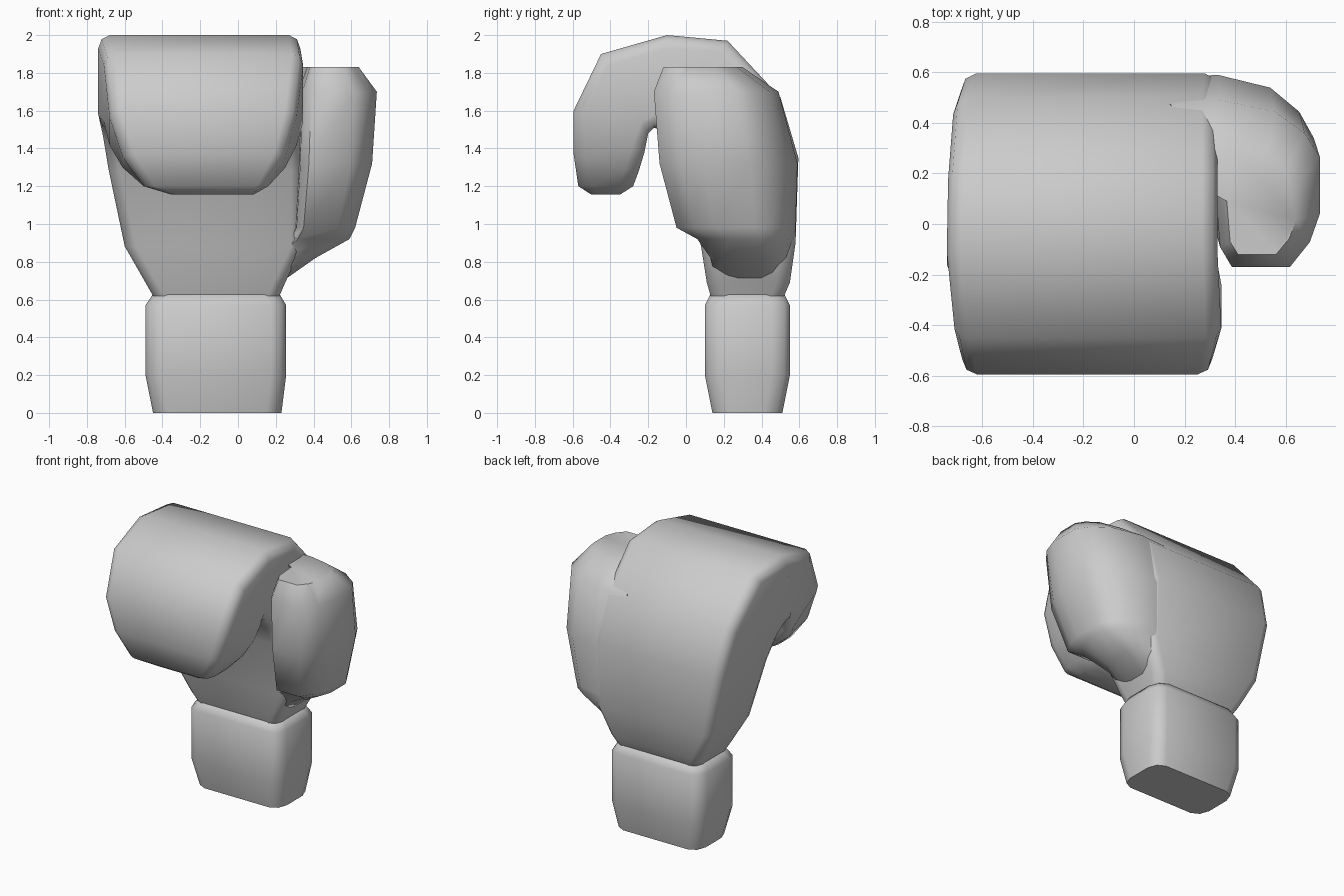
import bpy, bmesh, math
from mathutils import Vector

if "Cube" in bpy.data.objects:
    bpy.data.objects.remove(bpy.data.objects["Cube"])


def loft(name, rings):
    """Skin a list of equal-length rings, cap both ends, shade smooth."""
    bm = bmesh.new()
    loops = [[bm.verts.new(p) for p in r] for r in rings]
    n = len(loops[0])
    for a, b in zip(loops, loops[1:]):
        for i in range(n):
            j = (i + 1) % n
            bm.faces.new((a[i], a[j], b[j], b[i]))
    bm.faces.new(loops[0][::-1])
    bm.faces.new(loops[-1])
    bmesh.ops.recalc_face_normals(bm, faces=bm.faces)
    me = bpy.data.meshes.new(name)
    bm.to_mesh(me)
    bm.free()
    ob = bpy.data.objects.new(name, me)
    bpy.context.collection.objects.link(ob)
    bpy.ops.object.select_all(action='DESELECT')
    ob.select_set(True)
    bpy.context.view_layer.objects.active = ob
    bpy.ops.object.shade_smooth_by_angle(angle=math.radians(55))
    return ob


def box_ring(outer, inner, x0, x1, cut=0.06):
    """Rounded rectangle spanning x0..x1 and inner..outer (y, z) points."""
    p, q = Vector((0, *outer)), Vector((0, *inner))
    d = min(0.3, cut * 1.2 / (p - q).length)
    k, h = cut * 0.3, d * 0.3
    uv = [(x0 + cut, 0), (x1 - cut, 0), (x1 - k, h), (x1, d),
          (x1, 1 - d), (x1 - k, 1 - h), (x1 - cut, 1),
          (x0 + cut, 1), (x0 + k, 1 - h), (x0, 1 - d), (x0, d), (x0 + k, h)]
    return [q.lerp(p, t) + Vector((x, 0, 0)) for x, t in uv]


# Wrist cuff
cuff = [(0.0, .51, .14, -.45, .23), (0.2, .55, .10, -.49, .255),
        (0.57, .55, .10, -.49, .255), (0.63, .52, .13, -.45, .22)]
loft("cuff", [box_ring((yo, z), (yi, z), a, b, 0.08) for z, yo, yi, a, b in cuff])

# Mitt: palm rising from the wrist and fingers curling forward and down
mitt = [
    ((.52, .62), (.13, .62), -.45, .22),
    ((.55, .69), (.11, .69), -.49, .25),
    ((.58, .90), (.08, .88), -.60, .34),
    ((.595, 1.35), (.00, 1.28), -.685, .34),
    ((.50, 1.67), (-.08, 1.44), -.715, .33),
    ((.22, 1.97), (-.14, 1.50), -.735, .33),
    ((-.10, 2.0), (-.17, 1.51), -.74, .33),
    ((-.45, 1.90), (-.20, 1.48), -.71, .345),
    ((-.595, 1.60), (-.22, 1.38), -.68, .31),
    ((-.595, 1.37), (-.25, 1.28), -.61, .25),
    ((-.57, 1.20), (-.28, 1.20), -.50, .16),
    ((-.50, 1.155), (-.35, 1.155), -.35, .08),
]
loft("mitt", [box_ring(*s) for s in mitt])

# Thumb: section merges into the mitt at the back, free at the front
shape = [(.12, 0), (.7, 0), (.9, .15), (1, .32), (1, .66), (.85, .8), (.55, .93),
         (0, 1), (-.5, .98), (-.5, .65), (-.05, .5), (0, .12)]
thumb = [  # z, x0, x1, y0, y1
    (.70, .08, .24, .16, .52),
    (.82, .15, .41, .13, .56),
    (.92, .28, .59, .06, .575),
    (.98, .31, .62, -.05, .58),
    (1.32, .33, .71, -.14, .59),
    (1.70, .34, .735, -.17, .49),
    (1.83, .38, .64, -.12, .30),
]
loft("thumb", [[(x0 + u * (x1 - x0), y0 + v * (y1 - y0), z) for u, v in shape]
               for z, x0, x1, y0, y1 in thumb])
